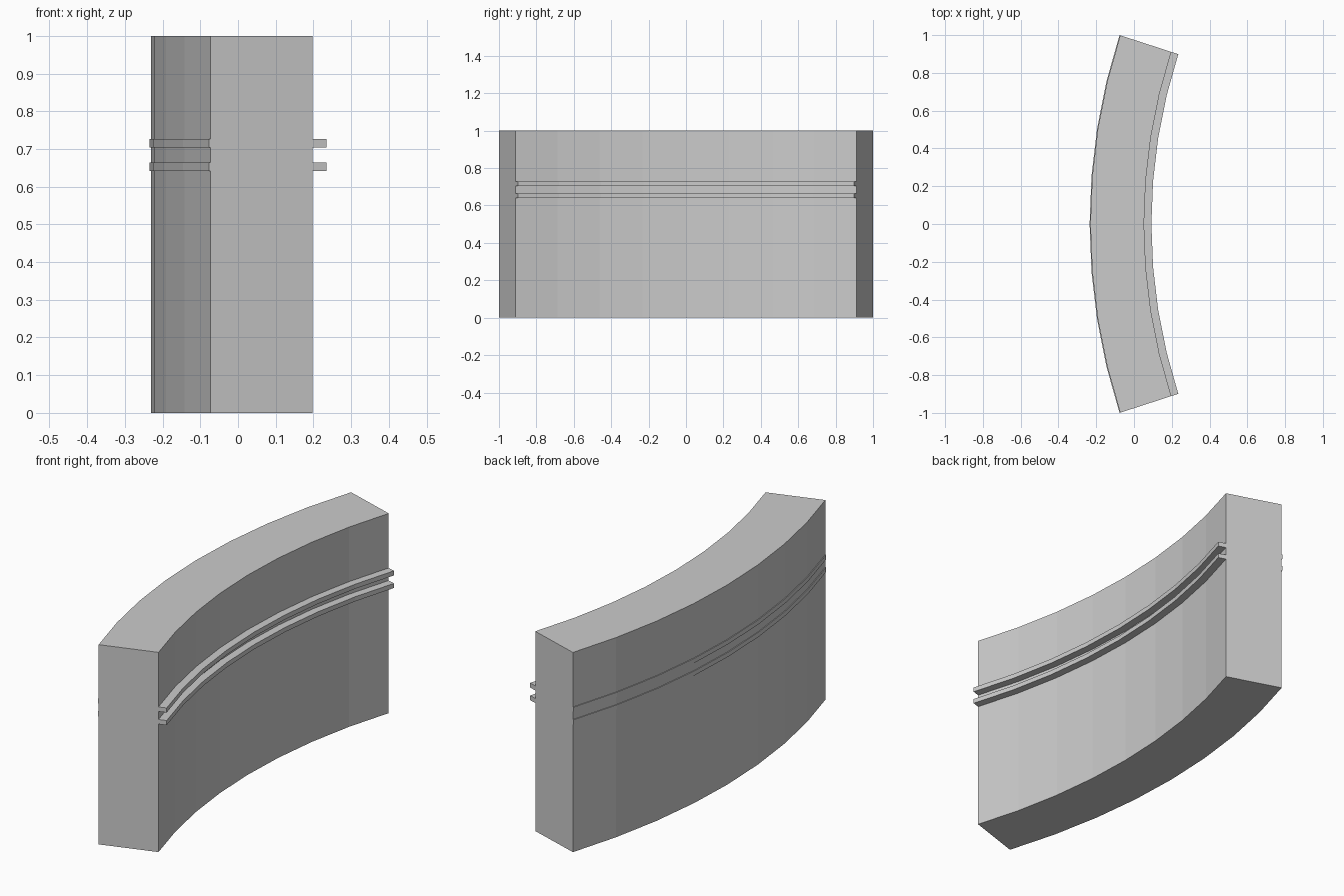
import bpy
import bmesh
from math import sin, cos, radians

if "Cube" in bpy.data.objects:
    bpy.data.objects.remove(bpy.data.objects["Cube"])

CENTRE_X = 3.001
HALF_ANGLE = 18
SEGMENTS = 8


def arc_block(name, r_outer, r_inner, z0, z1):
    """Closed rectangular section swept along the wall's faceted arc."""
    bm = bmesh.new()
    rings = []
    for i in range(SEGMENTS + 1):
        a = radians(-HALF_ANGLE + 2 * HALF_ANGLE * i / SEGMENTS)
        section = [(r_outer, z0), (r_inner, z0), (r_inner, z1), (r_outer, z1)]
        rings.append([bm.verts.new((CENTRE_X - r * cos(a), r * sin(a), z))
                      for r, z in section])
    for a, b in zip(rings, rings[1:]):
        for k in range(4):
            n = (k + 1) % 4
            bm.faces.new((a[k], a[n], b[n], b[k]))
    bm.faces.new(rings[0])
    bm.faces.new(rings[-1])
    bmesh.ops.recalc_face_normals(bm, faces=bm.faces)
    mesh = bpy.data.meshes.new(name)
    bm.to_mesh(mesh)
    bm.free()
    obj = bpy.data.objects.new(name, mesh)
    bpy.context.collection.objects.link(obj)
    return obj


# Curved wall
arc_block("curved_wall", 3.232, 2.948, 0.0, 1.0)

# Two thin bands: proud on the inner side, nearly flush on the outer side
arc_block("lower_band", 3.236, 2.909, 0.641, 0.664)
arc_block("upper_band", 3.236, 2.909, 0.704, 0.727)
